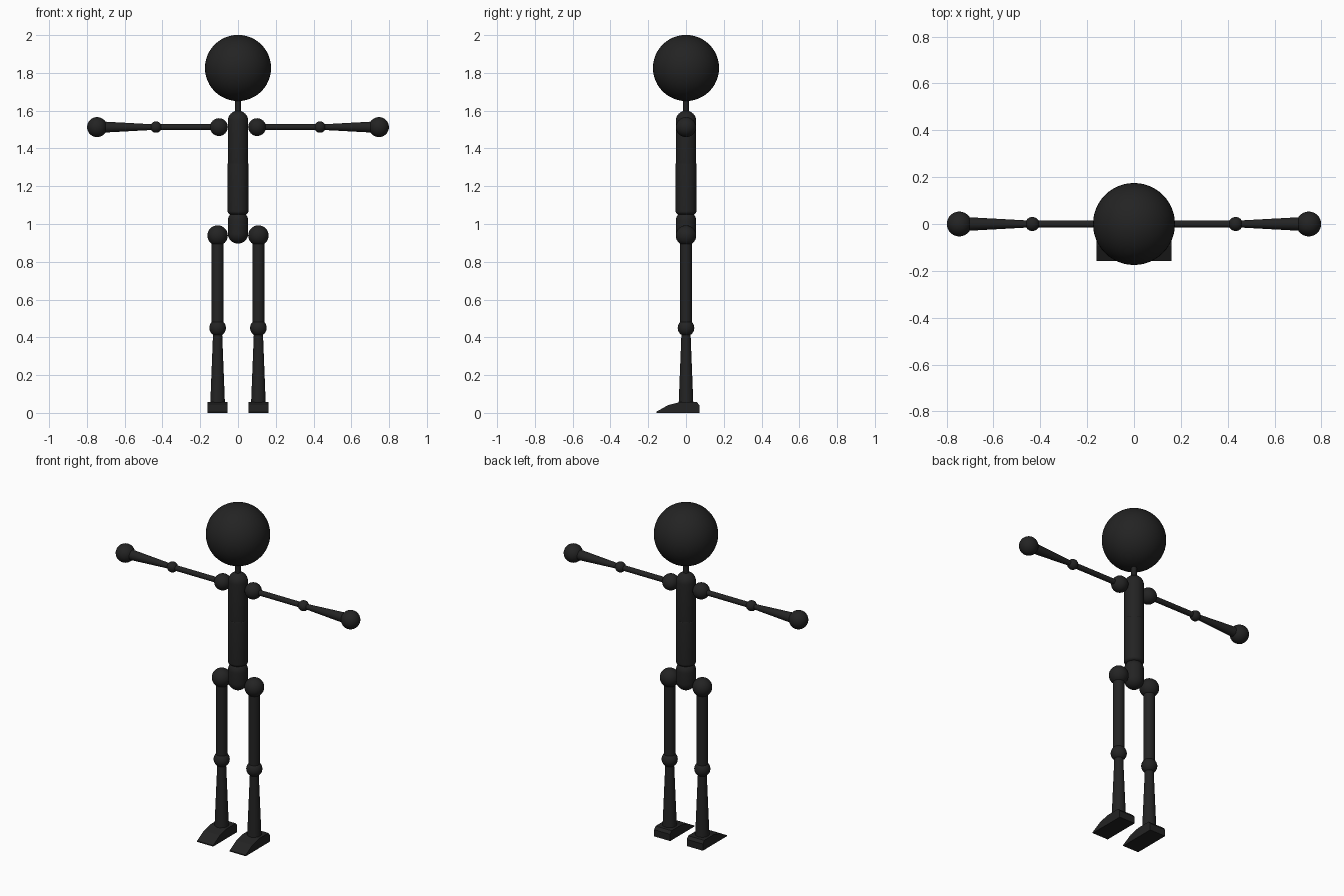
import bpy, bmesh, math
from mathutils import Matrix, Vector

if "Cube" in bpy.data.objects:
    bpy.data.objects.remove(bpy.data.objects["Cube"])

mat = bpy.data.materials.new("matte black")
mat.diffuse_color = (0.0168, 0.0168, 0.0168, 1)
mat.use_nodes = True
mat.node_tree.nodes["Principled BSDF"].inputs["Base Color"].default_value = mat.diffuse_color


def finish(name, bm, mirror=False, smooth=True):
    bmesh.ops.recalc_face_normals(bm, faces=bm.faces)
    me = bpy.data.meshes.new(name)
    bm.to_mesh(me)
    bm.free()
    me.materials.append(mat)
    ob = bpy.data.objects.new(name, me)
    bpy.context.collection.objects.link(ob)
    if smooth:
        bpy.ops.object.select_all(action='DESELECT')
        ob.select_set(True)
        bpy.context.view_layer.objects.active = ob
        bpy.ops.object.shade_smooth_by_angle(angle=math.radians(35))
    if mirror:
        ob.modifiers.new("mirror", 'MIRROR')
    return ob


def ball(name, centre, r, mirror=False, seg=32):
    bm = bmesh.new()
    bmesh.ops.create_uvsphere(bm, u_segments=seg, v_segments=seg // 2, radius=r,
                              matrix=Matrix.Translation(centre))
    finish(name, bm, mirror)


def rod(name, a, b, ra, rb, mirror=False):
    """Tapered round bar from point a to point b."""
    a, b = Vector(a), Vector(b)
    d = b - a
    bm = bmesh.new()
    m = Matrix.Translation((a + b) / 2) @ d.to_track_quat('Z', 'Y').to_matrix().to_4x4()
    bmesh.ops.create_cone(bm, cap_ends=True, segments=32, radius1=ra, radius2=rb,
                          depth=d.length, matrix=m)
    finish(name, bm, mirror)


def capsule(name, z0, z1, r, low, high):
    """Upright bar with rounded ends; low and high are the rounding radii."""
    n = 8
    arc = [math.pi / 2 * i / n for i in range(n + 1)]
    pts = [(0, z0)] + [(r - low + low * math.sin(t), z0 + low - low * math.cos(t)) for t in arc]
    pts += [(r - high + high * math.cos(t), z1 - high + high * math.sin(t)) for t in arc] + [(0, z1)]
    bm = bmesh.new()
    vs = [bm.verts.new((x, 0, z)) for x, z in pts]
    es = [bm.edges.new(e) for e in zip(vs, vs[1:])]
    bmesh.ops.spin(bm, geom=vs + es, cent=(0, 0, 0), axis=(0, 0, 1),
                   angle=2 * math.pi, steps=32)
    bmesh.ops.remove_doubles(bm, verts=bm.verts, dist=0.0002)
    finish(name, bm)


# head, neck and trunk
ball("head", (0, 0, 1.826), 0.175, seg=48)
rod("neck", (0, 0, 1.56), (0, 0, 1.68), 0.015, 0.015)
capsule("chest", 1.315, 1.60, 0.054, 0.008, 0.054)
capsule("abdomen", 1.05, 1.325, 0.055, 0.018, 0.008)
capsule("pelvis", 0.896, 1.07, 0.054, 0.054, 0.054)

# arms
ARM = 1.513
ball("shoulder", (0.101, 0, ARM), 0.047, True)
rod("upper_arm", (0.101, 0, ARM), (0.434, 0, ARM), 0.0155, 0.0155, True)
ball("elbow", (0.434, 0, ARM), 0.03, True)
rod("forearm", (0.434, 0, ARM), (0.745, 0, ARM), 0.014, 0.031, True)
ball("hand", (0.746, 0, ARM), 0.053, True)

# legs
LEG = 0.108
ball("hip", (LEG, 0, 0.939), 0.054, True)
rod("thigh", (LEG, 0, 0.939), (LEG, 0, 0.45), 0.031, 0.031, True)
ball("knee", (LEG, 0, 0.45), 0.044, True)
rod("shin", (LEG, 0, 0.45), (LEG, 0, 0.045), 0.023, 0.039, True)

# feet: side profile extruded across the width
profile = [(-0.157, 0), (-0.157, 0.006), (-0.093, 0.042), (-0.03, 0.057),
           (0.058, 0.057), (0.071, 0.04), (0.071, 0)]
bm = bmesh.new()
side = bm.faces.new([bm.verts.new((LEG - 0.053, y, z)) for y, z in profile])
ext = bmesh.ops.extrude_face_region(bm, geom=[side], use_keep_orig=True)
bmesh.ops.translate(bm, vec=(0.106, 0, 0),
                    verts=[v for v in ext["geom"] if isinstance(v, bmesh.types.BMVert)])
finish("foot", bm, True, smooth=False)
